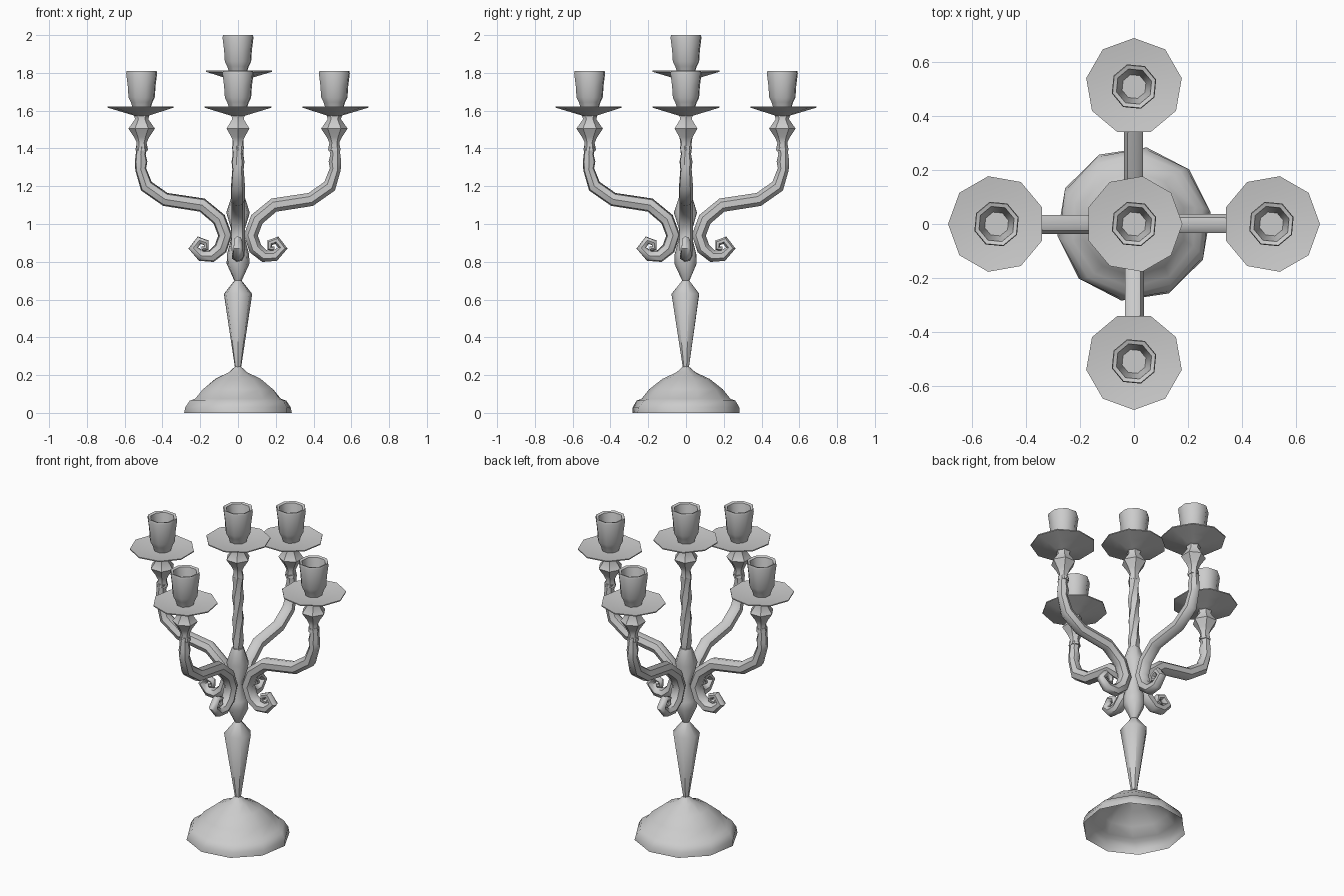
import bpy
import bmesh
from math import sin, cos, pi, radians
from mathutils import Vector

if "Cube" in bpy.data.objects:
    bpy.data.objects.remove(bpy.data.objects["Cube"])

grey = bpy.data.materials.new("grey metal")
grey.use_nodes = True
grey.diffuse_color = (0.6, 0.6, 0.6, 1)
grey.node_tree.nodes["Principled BSDF"].inputs["Base Color"].default_value = (0.6, 0.6, 0.6, 1)


def skin(name, rings, cap_start=False, cap_end=False, angle=50):
    """Bridge equal rings of points into one smooth shaded tube."""
    bm = bmesh.new()
    loops = [[bm.verts.new(p) for p in ring] for ring in rings]
    n = len(loops[0])
    for a, b in zip(loops, loops[1:]):
        for i in range(n):
            j = (i + 1) % n
            bm.faces.new((a[i], a[j], b[j], b[i]))
    if cap_start:
        bm.faces.new(loops[0][::-1])
    if cap_end:
        bm.faces.new(loops[-1])
    mesh = bpy.data.meshes.new(name)
    bm.to_mesh(mesh)
    bm.free()
    mesh.materials.append(grey)
    obj = bpy.data.objects.new(name, mesh)
    bpy.context.collection.objects.link(obj)
    bpy.ops.object.select_all(action="DESELECT")
    obj.select_set(True)
    bpy.context.view_layer.objects.active = obj
    bpy.ops.object.shade_smooth_by_angle(angle=radians(angle))
    return obj


def lathe(name, profile, sides, centre=(0, 0, 0), turn=0, twist=0, **caps):
    """Turn (radius, height) pairs around a vertical axis."""
    c = Vector(centre)
    rings = []
    for k, (r, z) in enumerate(profile):
        angles = [turn + twist * k + 2 * pi * i / sides for i in range(sides)]
        rings.append([c + Vector((r * cos(a), r * sin(a), z)) for a in angles])
    return skin(name, rings, **caps)


def sweep(name, path, turn, sides=7):
    """Sweep a tapering tube along (reach, height, radius) in a vertical plane."""
    out, side = Vector((cos(turn), sin(turn), 0)), Vector((-sin(turn), cos(turn), 0))
    pts = [out * x + Vector((0, 0, z)) for x, z, r in path]
    rings = []
    for k, p in enumerate(pts):
        ahead = (pts[min(k + 1, len(pts) - 1)] - pts[max(k - 1, 0)]).normalized()
        normal = side.cross(ahead)
        r = path[k][2]
        rings.append([p + r * (cos(2 * pi * i / sides) * side + sin(2 * pi * i / sides) * -normal)
                      for i in range(sides)])
    return skin(name, rings, cap_start=True, cap_end=True)


# Candle holder parts, heights measured from the pan rim
knob = [(0.034, -0.23), (0.026, -0.19), (0.04, -0.16), (0.07, -0.115),
        (0.035, -0.065), (0.042, -0.04)]
pan = [(0.03, -0.05), (0.05, -0.043), (0.11, -0.025), (0.18, -0.004), (0.18, 0.002),
       (0.11, -0.008), (0.04, -0.01)]
cup = [(0.048, -0.01), (0.06, 0.025), (0.073, 0.05), (0.077, 0.11), (0.086, 0.178),
       (0.083, 0.19), (0.068, 0.185), (0.058, 0.13), (0.046, 0.06)]


def holder(prefix, centre, turn):
    lathe(prefix + "_knob", knob, 6, centre, turn, cap_start=True, cap_end=True)
    lathe(prefix + "_drip_pan", pan, 9, centre, turn, cap_start=True, cap_end=True)
    lathe(prefix + "_candle_cup", cup, 8, centre, turn + 0.3, cap_start=True, cap_end=True)


# Hollow domed foot
foot = [(0.288, 0), (0.284, 0.03), (0.262, 0.065), (0.235, 0.075), (0.195, 0.125),
        (0.125, 0.18), (0.05, 0.215), (0.016, 0.245)]
lathe("foot", foot, 10, turn=0.15, twist=0.04)

# Central column: tapered stem, baluster and wavy shaft
column = [(0.016, 0.235), (0.077, 0.63), (0.02, 0.7), (0.062, 0.79), (0.06, 0.84),
          (0.03, 0.95), (0.064, 1.06), (0.034, 1.15)]
lathe("column", column, 7, turn=0.2, cap_start=True, cap_end=True)
shaft = [(0.034 if k % 2 else 0.027, 1.13 + 0.065 * k) for k in range(8)]
lathe("shaft", shaft, 6, twist=0.3, cap_start=True, cap_end=True)
holder("centre", (0, 0, 1.81), 0)

# Scrolled arm, from the curl's tip to the upright end
arm = [(0.192, 0.868, 0.012), (0.168, 0.872, 0.015), (0.168, 0.9, 0.018),
       (0.205, 0.914, 0.022), (0.237, 0.873, 0.026), (0.195, 0.832, 0.03),
       (0.14, 0.83, 0.034), (0.092, 0.87, 0.037), (0.068, 0.94, 0.038),
       (0.1, 1.025, 0.038), (0.19, 1.1, 0.038), (0.385, 1.13, 0.037),
       (0.485, 1.2, 0.037), (0.515, 1.29, 0.03), (0.513, 1.33, 0.034),
       (0.515, 1.37, 0.027), (0.51, 1.41, 0.032)]
for k, label in enumerate(("left", "back", "right", "front")):
    turn = k * pi / 2
    sweep(label + "_arm", arm, turn)
    holder(label, (0.51 * cos(turn), 0.51 * sin(turn), 1.62), turn)
